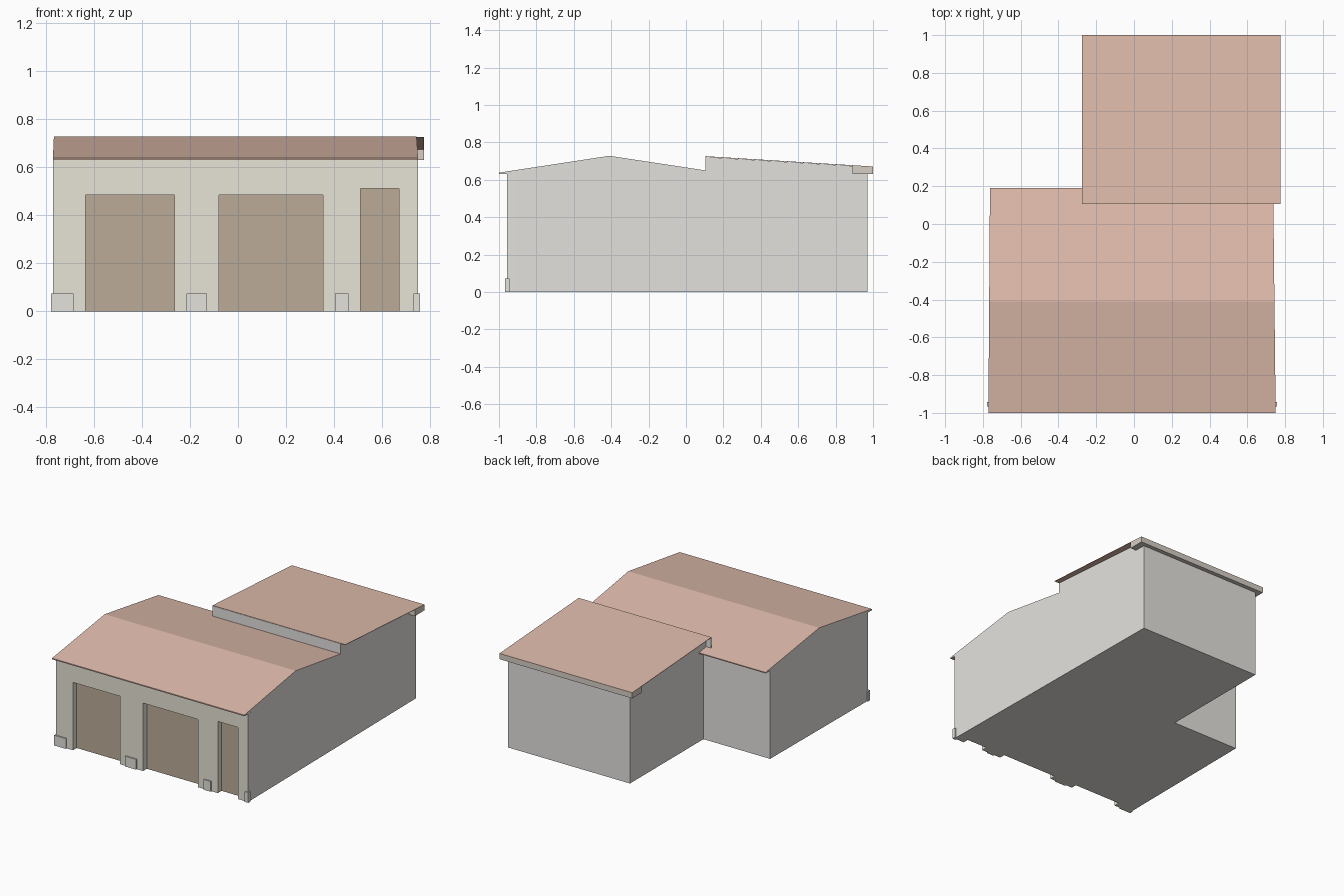
import bpy, bmesh

if "Cube" in bpy.data.objects:
    bpy.data.objects.remove(bpy.data.objects["Cube"])


def material(name, rgb):
    m = bpy.data.materials.new(name)
    m.diffuse_color = (*rgb, 1)
    m.use_nodes = True
    m.node_tree.nodes["Principled BSDF"].inputs["Base Color"].default_value = m.diffuse_color
    return m


WALL = material("grey_wall", (0.78, 0.76, 0.73))
FACADE = material("beige_plaster", (0.80, 0.77, 0.67))
TILE = material("terracotta", (0.74, 0.50, 0.41))
WOOD = material("brown_door", (0.50, 0.41, 0.31))
STONE = material("plinth_stone", (0.78, 0.76, 0.71))
TRIM = material("fascia_trim", (0.67, 0.62, 0.56))


def left(y):
    return -0.771 + 0.007 * (y + 1)


def right(y):
    return 0.75 - 0.011 * (y + 1)


def finish(name, bm, mat, drop=None, second=None, use_second=None):
    """Fix normals, drop hidden faces, optionally give some faces a second material."""
    bmesh.ops.recalc_face_normals(bm, faces=bm.faces[:])
    if drop:
        bmesh.ops.delete(bm, geom=[f for f in bm.faces if drop(f)], context='FACES_ONLY')
    if use_second:
        for f in bm.faces:
            f.material_index = int(use_second(f))
    me = bpy.data.meshes.new(name)
    bm.to_mesh(me)
    bm.free()
    me.materials.append(mat)
    if second:
        me.materials.append(second)
    ob = bpy.data.objects.new(name, me)
    bpy.context.collection.objects.link(ob)
    return ob


def loft(ring_a, ring_b):
    """Closed prism between two matching outlines."""
    bm = bmesh.new()
    a = [bm.verts.new(p) for p in ring_a]
    b = [bm.verts.new(p) for p in ring_b]
    n = len(a)
    for i in range(n):
        j = (i + 1) % n
        bm.faces.new((a[i], a[j], b[j], b[i]))
    bm.faces.new(a)
    bm.faces.new(b)
    return bm


def across(profile, x0, x1):
    """Extrude a (y, z) profile across x; x0 and x1 give the end position at each y."""
    return loft([(x0(y), y, z) for y, z in profile], [(x1(y), y, z) for y, z in profile])


def box(name, x0, x1, y0, y1, z0, z1, mat):
    ring = [(y0, z0), (y1, z0), (y1, z1), (y0, z1)]
    return finish(name, across(ring, lambda y: x0, lambda y: x1), mat)


FRONT, RECESS, BACK, EAVE = -0.957, -0.912, 0.14, 0.63
doors = [(-0.635, -0.265, 0.485), (-0.08, 0.355, 0.485), (0.51, 0.67, 0.512)]

# Front hall walls, behind the facade
finish("front_hall_walls",
       across([(RECESS, 0), (BACK, 0), (BACK, EAVE), (RECESS, EAVE)], left, right),
       WALL, drop=lambda f: f.normal.z > 0.9)

# Facade: comb outline with three door openings
outline = [(left(FRONT), 0)]
for x0, x1, h in doors:
    outline += [(x0, 0), (x0, h), (x1, h), (x1, 0)]
outline += [(right(FRONT), 0), (right(FRONT), EAVE), (left(FRONT), EAVE)]
finish("facade",
       loft([(x, FRONT, z) for x, z in outline], [(x, RECESS, z) for x, z in outline]),
       FACADE, drop=lambda f: f.normal.y > 0.9, second=WALL,
       use_second=lambda f: abs(f.normal.x) > 0.9 and abs(f.calc_center_median().x) > 0.72)

# Doors set back in the openings
for i, (x0, x1, h) in enumerate(doors):
    box(f"door_{i + 1}", x0, x1, RECESS - 0.003, RECESS + 0.003, 0, h, WOOD)

# Small plinth blocks at the foot of each pier
for i, (x0, x1) in enumerate([(-0.778, -0.685), (-0.215, -0.13), (0.405, 0.46), (0.73, 0.758)]):
    box(f"plinth_block_{i + 1}", x0, x1, -0.967, -0.943, 0, 0.073, STONE)

# Gabled roof with level soffits front and back
gable = [(FRONT, EAVE), (-1, EAVE), (-1, 0.638), (-0.41, 0.728),
         (0.19, 0.637), (0.19, EAVE), (BACK, EAVE)]
finish("gable_roof", across(gable, left, right), TILE,
       drop=lambda f: f.normal.z < -0.9 and f.calc_area() > 0.3,
       second=WALL, use_second=lambda f: abs(f.normal.x) > 0.9)

# Rear block walls, reaching up to the sloping roof
PANEL = 0.105
rear = [(BACK, 0), (0.97, 0), (0.97, 0.669), (PANEL, 0.722), (PANEL, 0.649), (BACK, 0.643)]
finish("rear_block_walls", across(rear, lambda y: -0.236, right), WALL,
       drop=lambda f: f.normal.z > 0.7 or f.normal.y < -0.7
       or (f.normal.z < -0.7 and f.calc_center_median().z > 0.1))

# Upright panel closing the high end of the rear roof
box("rear_end_panel", -0.275, right(PANEL), PANEL, PANEL + 0.004, 0.645, 0.722, WALL)

# Single-pitch rear roof
finish("rear_roof",
       across([(PANEL, 0.726), (1, 0.671), (1, 0.668), (PANEL, 0.723)],
              lambda y: -0.275, lambda y: 0.775), TILE)

# Boxed eave along the low edge of the rear roof
finish("rear_eave_box",
       across([(0.89, EAVE), (1, EAVE), (1, 0.668), (0.89, 0.675)],
              lambda y: -0.275, lambda y: 0.775),
       TRIM, drop=lambda f: f.normal.z > 0.7)
